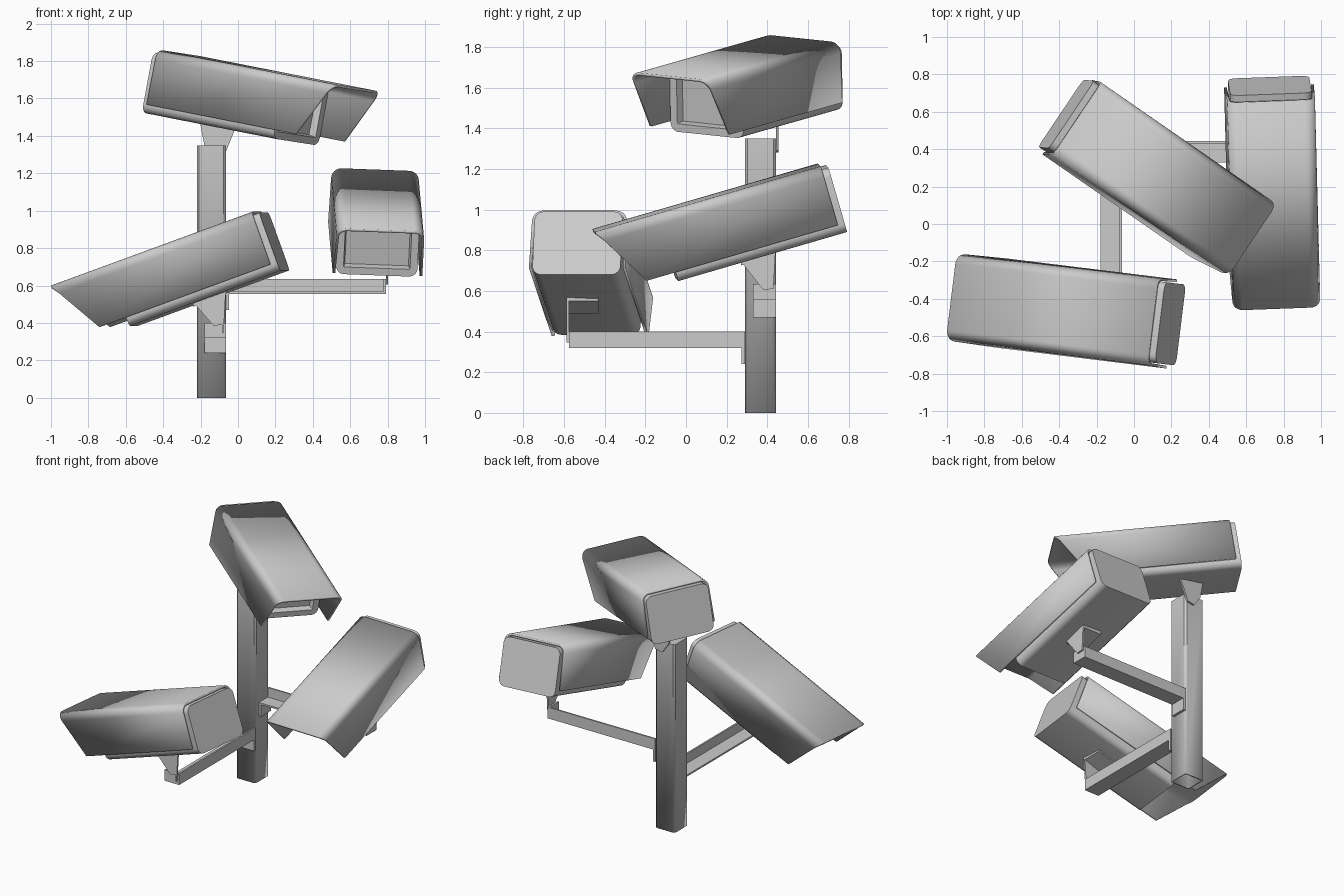
import bpy, bmesh
from math import radians, sin, cos, pi
from mathutils import Matrix, Vector

if "Cube" in bpy.data.objects:
    bpy.data.objects.remove(bpy.data.objects["Cube"])


def make_object(name, bm, matrix=None, thickness=0.0):
    bmesh.ops.recalc_face_normals(bm, faces=bm.faces)
    me = bpy.data.meshes.new(name)
    bm.to_mesh(me)
    bm.free()
    ob = bpy.data.objects.new(name, me)
    bpy.context.collection.objects.link(ob)
    if matrix:
        ob.matrix_world = matrix
    if thickness:
        mod = ob.modifiers.new("thickness", 'SOLIDIFY')
        mod.thickness = thickness
        mod.offset = -1
    bpy.ops.object.select_all(action='DESELECT')
    ob.select_set(True)
    bpy.context.view_layer.objects.active = ob
    bpy.ops.object.shade_smooth_by_angle(angle=radians(35))
    return ob


def arc(cx, cz, r, start, n=6):
    return [(cx + r * cos(start + pi / 2 * i / n), cz + r * sin(start + pi / 2 * i / n))
            for i in range(n + 1)]


def plate(name, pts, axis, lo, hi):
    """Extrude a polygon along x or y; pts are (other horizontal axis, z)."""
    bm = bmesh.new()
    put = (lambda p, d: (d, p[0], p[1])) if axis == 'x' else (lambda p, d: (p[0], d, p[1]))
    f = bm.faces.new([bm.verts.new(put(p, lo)) for p in pts])
    ext = bmesh.ops.extrude_face_region(bm, geom=[f])
    move = Vector(put((0, 0), hi - lo))
    bmesh.ops.translate(bm, vec=move, verts=[v for v in ext['geom'] if isinstance(v, bmesh.types.BMVert)])
    return make_object(name, bm)


def box(name, x0, x1, y0, y1, z0, z1):
    return plate(name, [(x0, z0), (x1, z0), (x1, z1), (x0, z1)], 'y', y0, y1)


LENGTH, DROP, CUT = 1.155, 0.30, 0.175


def camera(name, loc, yaw, pitch, roll):
    """Camera facing local -y; origin at the rear top centre of its sunshade."""
    m = (Matrix.Translation(loc) @ Matrix.Rotation(radians(yaw), 4, 'Z')
         @ Matrix.Rotation(radians(pitch), 4, 'X') @ Matrix.Rotation(radians(roll), 4, 'Y'))
    # sunshade: open U section with a slanted front
    r = 0.055
    prof = ([(0.24, -DROP)] + arc(0.235 - r, -r, r, 0)
            + arc(-0.235 + r, -r, r, pi / 2) + [(-0.24, -DROP)])
    bm = bmesh.new()
    front = [bm.verts.new((x, -LENGTH - CUT * z / DROP, z)) for x, z in prof]
    rear = [bm.verts.new((x, 0, z)) for x, z in prof]
    for i in range(len(prof) - 1):
        bm.faces.new((front[i], front[i + 1], rear[i + 1], rear[i]))
    make_object(name + "_sunshade", bm, m, 0.014)
    # housing: rounded box with a recessed window
    w, top, bot, r = 0.218, -0.018, -0.348, 0.045
    prof = (arc(w - r, top - r, r, 0) + arc(-w + r, top - r, r, pi / 2)
            + arc(-w + r, bot + r, r, pi) + arc(w - r, bot + r, r, 1.5 * pi))
    bm = bmesh.new()
    a = [bm.verts.new((x, -0.83, z)) for x, z in prof]
    b = [bm.verts.new((x, 0.035, z)) for x, z in prof]
    window = bm.faces.new(a)
    bm.faces.new(b)
    for i in range(len(prof)):
        j = (i + 1) % len(prof)
        bm.faces.new((a[i], a[j], b[j], b[i]))
    bmesh.ops.recalc_face_normals(bm, faces=bm.faces)
    bmesh.ops.inset_region(bm, faces=[window], thickness=0.04)
    bmesh.ops.inset_region(bm, faces=[window], thickness=0.008, depth=-0.04)
    make_object(name + "_housing", bm, m)


camera("top_camera", (-0.302, 0.565, 1.842), 55.3, 9.2, 5)
camera("left_camera", (0.10, -0.522, 0.995), -97, 20, 0)
camera("right_camera", (0.735, 0.655, 1.22), 1.5, 16.2, 2.2)

# pole: chamfered square tube, open at the bottom
x0, x1, y0, y1, c = -0.22, -0.065, 0.29, 0.443, 0.012
ring = [(x0 + c, y0), (x1 - c, y0), (x1, y0 + c), (x1, y1 - c),
        (x1 - c, y1), (x0 + c, y1), (x0, y1 - c), (x0, y0 + c)]
bm = bmesh.new()
low = [bm.verts.new((x, y, 0)) for x, y in ring]
high = [bm.verts.new((x, y, 1.35)) for x, y in ring]
bm.faces.new(high)
for i in range(8):
    j = (i + 1) % 8
    bm.faces.new((low[i], low[j], high[j], high[i]))
make_object("pole", bm, None, 0.012)

T = 0.012
# left camera arm: folded angle running forward from the pole
box("left_arm_web", -0.065 - T, -0.065, -0.575, 0.29, 0.32, 0.40)
box("left_arm_flange", -0.18, -0.065, -0.575, 0.29, 0.32, 0.32 + T)
box("left_arm_wall_tab", -0.18, -0.065, 0.29 - 0.018, 0.29, 0.24, 0.332)
box("left_arm_end_tab", -0.18, -0.065, -0.575, -0.575 + T, 0.32, 0.40)
plate("left_bracket_web", [(-0.24, 0.51), (-0.065, 0.575), (-0.078, 0.345), (-0.085, 0.345),
                           (-0.085, 0.39), (-0.13, 0.385)], 'y', -0.587, -0.575)
plate("left_bracket_flange", [(-0.24, 0.515), (-0.065, 0.578), (-0.065, 0.55), (-0.24, 0.487)],
      'y', -0.587, -0.43)

# right camera arm: same fold, running sideways
box("right_arm_web", -0.065, 0.79, 0.443 - T, 0.443, 0.555, 0.635)
box("right_arm_flange", -0.065, 0.79, 0.33, 0.443, 0.555, 0.555 + T)
box("right_arm_wall_tab", -0.065, -0.047, 0.33, 0.443, 0.47, 0.567)
box("right_arm_end_tab", 0.79 - T, 0.79, 0.33, 0.443, 0.555, 0.635)
plate("right_bracket_web", [(0.27, 0.745), (0.44, 0.795), (0.43, 0.61), (0.38, 0.605)],
      'x', 0.79, 0.802)
plate("right_bracket_flange", [(0.27, 0.75), (0.44, 0.80), (0.44, 0.775), (0.27, 0.725)],
      'x', 0.65, 0.802)

# top camera bracket on the back of the pole
plate("top_bracket_web", [(-0.205, 1.48), (-0.01, 1.45), (-0.075, 1.29), (-0.13, 1.28), (-0.18, 1.35)],
      'y', 0.443, 0.456)
